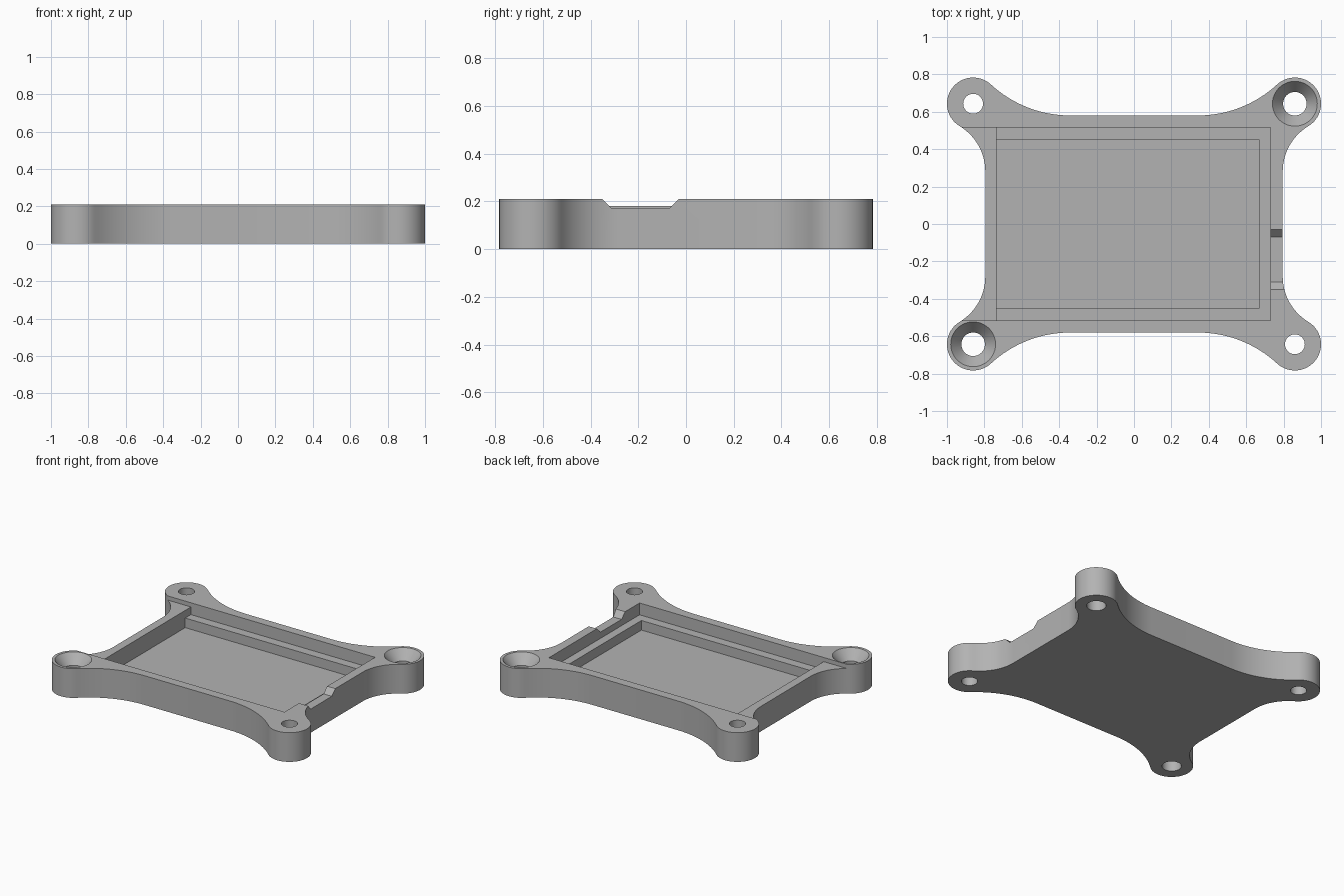
import bpy, bmesh, math
from mathutils import Vector

if "Cube" in bpy.data.objects:
    bpy.data.objects.remove(bpy.data.objects["Cube"])

H = 0.21                      # plate height
CX, CY, R = 0.86, 0.643, 0.14 # corner lugs
BX, BY = 0.795, 0.58          # body half sizes
SX, SY = 0.34, 0.28           # where the straight edges end

grey = bpy.data.materials.new("light grey")
grey.diffuse_color = (0.45, 0.45, 0.45, 1)
grey.use_nodes = True
grey.node_tree.nodes["Principled BSDF"].inputs["Base Color"].default_value = grey.diffuse_color


def prism(name, pts, z0, z1):
    """Closed outline extruded from z0 to z1."""
    bm = bmesh.new()
    face = bm.faces.new([bm.verts.new((x, y, z0)) for x, y in pts])
    top = bmesh.ops.extrude_face_region(bm, geom=[face])["geom"]
    bmesh.ops.translate(bm, vec=(0, 0, z1 - z0),
                        verts=[v for v in top if isinstance(v, bmesh.types.BMVert)])
    return finish(bm, name)


def finish(bm, name):
    bmesh.ops.recalc_face_normals(bm, faces=bm.faces)
    me = bpy.data.meshes.new(name)
    bm.to_mesh(me)
    bm.free()
    me.materials.append(grey)
    ob = bpy.data.objects.new(name, me)
    bpy.context.collection.objects.link(ob)
    return ob


def box(name, x0, x1, y0, y1, z0, z1):
    return prism(name, [(x0, y0), (x1, y0), (x1, y1), (x0, y1)], z0, z1)


def cone(name, x, y, r0, r1, z0, z1):
    bm = bmesh.new()
    bmesh.ops.create_cone(bm, cap_ends=True, segments=48, radius1=r0, radius2=r1, depth=z1 - z0)
    bmesh.ops.translate(bm, vec=(x, y, (z0 + z1) / 2), verts=bm.verts)
    return finish(bm, name)


def arc(cx, cy, r, a0, a1, n):
    return [(cx + r * math.cos(a0 + (a1 - a0) * i / n),
             cy + r * math.sin(a0 + (a1 - a0) * i / n)) for i in range(n + 1)]


def fillet_radius(along, across):
    """Concave arc tangent to a straight edge and to the lug circle."""
    return (along ** 2 + across ** 2 - R ** 2) / (2 * (R + across))


# Outline of one quadrant: side fillet, round lug, long fillet
rs = fillet_radius(CY - SY, CX - BX)
rl = fillet_radius(CX - SX, CY - BY)
side_c, long_c = Vector((BX + rs, SY)), Vector((SX, BY + rl))
lug = Vector((CX, CY))
to_side = math.atan2(*(side_c - lug).yx)
to_long = math.atan2(*(long_c - lug).yx)
quad = arc(*side_c, rs, math.pi, to_side + math.pi, 14)
quad += arc(CX, CY, R, to_side, to_long, 28)[1:-1]
quad += arc(*long_c, rl, to_long - math.pi, -math.pi / 2, 16)
half = quad + [(-x, y) for x, y in reversed(quad)]
plate = prism("mounting_plate", half + [(x, -y) for x, y in reversed(half)], 0, H)

# Stepped pocket, lowered left wall and chamfered cable notch
cutters = [
    box("pocket_upper", -0.735, 0.73, -0.515, 0.515, 0.125, 0.4),
    box("pocket_lower", -0.735, 0.67, -0.45, 0.45, 0.056, 0.3),
    box("left_wall_cut", -1.2, -0.70, -0.515, 0.515, 0.18, 0.5),
]
notch = prism("cable_notch", [(-0.39, 0.25), (-0.31, 0.17), (-0.07, 0.17), (0.01, 0.25)], 0.70, 1.0)
for v in notch.data.vertices:     # stand the profile up so it runs along x
    v.co = (v.co.z, v.co.x, v.co.y)
cutters.append(notch)

# Screw holes, two of them countersunk
for sx in (-1, 1):
    for sy in (-1, 1):
        sunk = sx == sy
        r = 0.063 if sunk else 0.053
        cutters.append(cone("screw_hole", sx * CX, sy * CY, r, r, -0.1, 0.45))
        if sunk:
            cutters.append(cone("countersink", sx * CX, sy * CY, 0.063, 0.127, 0.14, H + 0.0087))

for c in cutters:
    if c.data.polygons:
        bm = bmesh.new()
        bm.from_mesh(c.data)
        bmesh.ops.recalc_face_normals(bm, faces=bm.faces)
        bm.to_mesh(c.data)
        bm.free()
    mod = plate.modifiers.new(c.name, 'BOOLEAN')
    mod.operation, mod.solver, mod.object = 'DIFFERENCE', 'EXACT', c

# Apply the cuts and drop the cutters
bpy.context.view_layer.update()
dg = bpy.context.evaluated_depsgraph_get()
result = bpy.data.meshes.new_from_object(plate.evaluated_get(dg))
plate.modifiers.clear()
plate.data = result
for c in cutters:
    bpy.data.objects.remove(c)

bpy.context.view_layer.objects.active = plate
plate.select_set(True)
bpy.ops.object.shade_smooth_by_angle(angle=math.radians(30))
